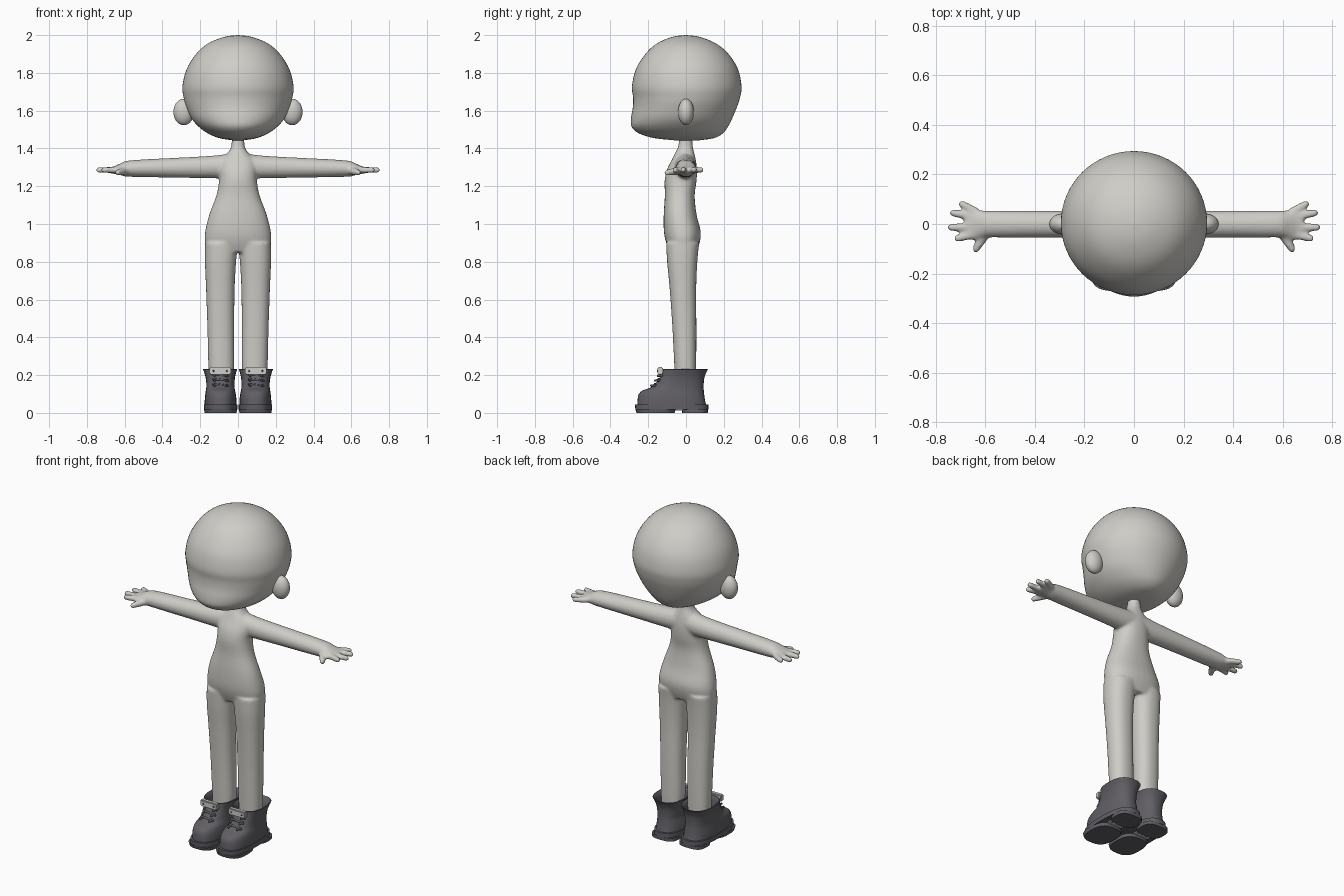
import bpy, bmesh, math
from mathutils import Vector

if "Cube" in bpy.data.objects:
    bpy.data.objects.remove(bpy.data.objects["Cube"])


def material(name, rgb):
    m = bpy.data.materials.new(name)
    m.diffuse_color = (*rgb, 1)
    m.use_nodes = True
    m.node_tree.nodes["Principled BSDF"].inputs["Base Color"].default_value = m.diffuse_color
    return m


SKIN = material("warm light grey", (0.62, 0.61, 0.575))
BOOT = material("dark grey", (0.12, 0.115, 0.13))
TAB = material("pale grey", (0.62, 0.61, 0.58))


def finish(bm, name, mat, angle=50):
    bmesh.ops.recalc_face_normals(bm, faces=bm.faces)
    me = bpy.data.meshes.new(name)
    bm.to_mesh(me)
    bm.free()
    ob = bpy.data.objects.new(name, me)
    bpy.context.collection.objects.link(ob)
    me.materials.append(mat)
    bpy.ops.object.select_all(action='DESELECT')
    ob.select_set(True)
    bpy.context.view_layer.objects.active = ob
    bpy.ops.object.shade_smooth_by_angle(angle=math.radians(angle))
    return ob


def catmull(rows, steps):
    out = []
    for i in range(len(rows) - 1):
        p = [rows[max(0, min(len(rows) - 1, i + k))] for k in (-1, 0, 1, 2)]
        for s in range(steps):
            t = s / steps
            out.append([0.5 * (2 * b + (c - a) * t + (2 * a - 5 * b + 4 * c - d) * t * t
                               + (3 * b - a - 3 * c + d) * t ** 3) for a, b, c, d in zip(*p)])
    return out + [list(rows[-1])]


def loft(bm, rows, axis='z', n=32, power=2.0, steps=4):
    """Rows: position along axis, min and max of first cross axis, min and max of second."""
    rings = []
    for t, a0, a1, b0, b1 in (catmull(rows, steps) if steps > 1 else rows):
        ring = []
        for k in range(n):
            u = 2 * math.pi * k / n
            c, s = math.cos(u), math.sin(u)
            a = (a0 + a1) / 2 + (a1 - a0) / 2 * math.copysign(abs(c) ** (2 / power), c)
            b = (b0 + b1) / 2 + (b1 - b0) / 2 * math.copysign(abs(s) ** (2 / power), s)
            ring.append(bm.verts.new((a, b, t) if axis == 'z' else (t, a, b)))
        rings.append(ring)
    for r, q in zip(rings, rings[1:]):
        for k in range(n):
            bm.faces.new((r[k], r[(k + 1) % n], q[(k + 1) % n], q[k]))
    bm.faces.new(rings[0][::-1])
    bm.faces.new(rings[-1])


def ball(bm, center, radii, seg=24):
    vs = bmesh.ops.create_uvsphere(bm, u_segments=seg, v_segments=seg // 2, radius=1)['verts']
    for v in vs:
        v.co = Vector(center) + Vector([v.co[i] * radii[i] for i in range(3)])


def rod(bm, a, b, r0, r1, n=12):
    a, b = Vector(a), Vector(b)
    vs = bmesh.ops.create_cone(bm, cap_ends=True, segments=n, radius1=r0, radius2=r1,
                               depth=(b - a).length)['verts']
    q = (b - a).to_track_quat('Z', 'Y')
    for v in vs:
        v.co = q @ v.co + (a + b) / 2
    ball(bm, b, (r1, r1, r1), 12)


def box(bm, lo, hi):
    for v in bmesh.ops.create_cube(bm, size=1)['verts']:
        v.co = [(l + h) / 2 + c * (h - l) for l, h, c in zip(lo, hi, v.co)]


# Head: half width, front and back at each height
bm = bmesh.new()
head = [(2.0, .004, -.004, .004), (1.99, .075, -.075, .075), (1.955, .16, -.155, .16),
        (1.90, .222, -.215, .225), (1.82, .272, -.265, .275), (1.73, .294, -.286, .294),
        (1.67, .288, -.28, .286), (1.62, .274, -.281, .27), (1.56, .247, -.291, .245),
        (1.515, .208, -.288, .222), (1.48, .16, -.25, .195), (1.455, .1, -.17, .15),
        (1.443, .03, -.06, .07)]
loft(bm, [(z, -w, w, f, b) for z, w, f, b in head], n=64)
finish(bm, "head", SKIN, 70)

# Ears
for s, side in ((1, "left"), (-1, "right")):
    bm = bmesh.new()
    ball(bm, (s * .287, 0, 1.593), (.055, .042, .07), 32)
    finish(bm, side + "_ear", SKIN)

# Body: torso, arms, hands and legs fused into one skin
bm = bmesh.new()
torso = [(.85, .15, -.085, .055), (.9, .174, -.105, .072), (.96, .174, -.117, .078),
         (1.05, .152, -.118, .056), (1.15, .115, -.112, .046), (1.23, .1, -.113, .056),
         (1.29, .1, -.1, .058), (1.34, .09, -.075, .052), (1.375, .056, -.058, .044),
         (1.41, .036, -.042, .036), (1.48, .032, -.032, .032)]
loft(bm, [(z, -w, w, f, b) for z, w, f, b in torso], power=2.3)
for s in (1, -1):
    arm = [(.03, -.065, .055, 1.24, 1.375), (.13, -.058, .055, 1.242, 1.362),
           (.3, -.055, .054, 1.245, 1.352), (.5, -.055, .054, 1.248, 1.342),
           (.59, -.054, .054, 1.251, 1.334), (.62, -.058, .055, 1.258, 1.322),
           (.655, -.066, .066, 1.265, 1.306), (.682, -.05, .06, 1.27, 1.3)]
    loft(bm, [(s * x, *r) for x, *r in arm], axis='x')
    for y0, x1, y1 in ((.048, .693, .08), (.025, .729, .045), (-.012, .738, -.014), (-.04, .712, -.058)):
        rod(bm, (s * .635, y0, 1.286), (s * x1, y1, 1.286), .018, .0155)
    rod(bm, (s * .60, -.04, 1.282), (s * .637, -.1, 1.272), .022, .016)
    leg = [(.1, .03, .15, -.055, .05), (.25, .02, .157, -.062, .054), (.45, .02, .162, -.072, .055),
           (.65, .018, .169, -.086, .054), (.8, .01, .175, -.1, .06), (.9, .0, .174, -.105, .07)]
    loft(bm, [(z, *sorted((s * a, s * b)), f, k) for z, a, b, f, k in leg], power=2.3)
body = finish(bm, "body", SKIN, 70)
remesh = body.modifiers.new("fuse", 'REMESH')
remesh.mode = 'VOXEL'
remesh.voxel_size = .0075
remesh.use_smooth_shade = True
smooth = body.modifiers.new("soften", 'SMOOTH')
smooth.factor = .5
smooth.iterations = 7

# Boots: upper with open collar, sole, heel, laces and front tab
for s, side in ((1, "left"), (-1, "right")):
    def boot_rows(rows):
        return [(z, *sorted((s * a, s * b)), f, k) for z, a, b, f, k in rows]

    bm = bmesh.new()
    loft(bm, boot_rows([
        (.035, .008, .176, -.258, .108), (.07, .008, .176, -.256, .1), (.1, .012, .173, -.25, .096),
        (.12, .016, .17, -.228, .094), (.135, .018, .168, -.185, .093), (.16, .018, .168, -.158, .094),
        (.19, .016, .172, -.138, .098), (.22, .008, .181, -.125, .11), (.231, .004, .185, -.122, .116),
        (.228, .014, .175, -.112, .106), (.19, .026, .162, -.105, .085), (.14, .03, .158, -.1, .08)]),
        n=40, power=2.5, steps=2)
    finish(bm, side + "_boot", BOOT)

    bm = bmesh.new()
    loft(bm, boot_rows([(.018, .003, .181, -.268, .118), (.045, .003, .181, -.27, .118)]),
         n=40, power=2.6, steps=1)
    loft(bm, boot_rows([(0, .008, .176, -.262, -.06), (.02, .004, .18, -.268, -.055)]),
         n=40, power=2.8, steps=1)
    loft(bm, boot_rows([(0, .012, .172, -.02, .115), (.02, .012, .172, -.02, .116)]),
         n=40, power=3, steps=1)
    finish(bm, side + "_sole", BOOT, 35)

    x = s * .094
    bm = bmesh.new()
    box(bm, (x - .05, -.056, .012), (x + .05, -.042, .0185))
    box(bm, (x + .036, -.05, .012), (x + .05, -.0, .0185))
    finish(bm, side + "_sole_inlay", TAB, 30)

    bm = bmesh.new()
    for z, y in ((.2, -.137), (.175, -.152), (.148, -.172)):
        rod(bm, (x - .04, y + .008, z + .005), (x + .04, y + .008, z - .005), .006, .006, 8)
        for d in (-1, 1):
            rod(bm, (x + d * .035, y + .02, z), (x + d * .03, y - .012, z - .004), .006, .006, 8)
    finish(bm, side + "_laces", BOOT)

    bm = bmesh.new()
    box(bm, (x - .056, -.15, .203), (x + .056, -.122, .242))
    bmesh.ops.bevel(bm, geom=bm.edges[:], offset=.005, segments=2, affect='EDGES')
    finish(bm, side + "_boot_tab", TAB, 40)

    bm = bmesh.new()
    for d in (-1, 1):
        rod(bm, (x + d * .035, -.146, .222), (x + d * .035, -.15, .222), .005, .005, 8)
    finish(bm, side + "_tab_rivets", BOOT)
